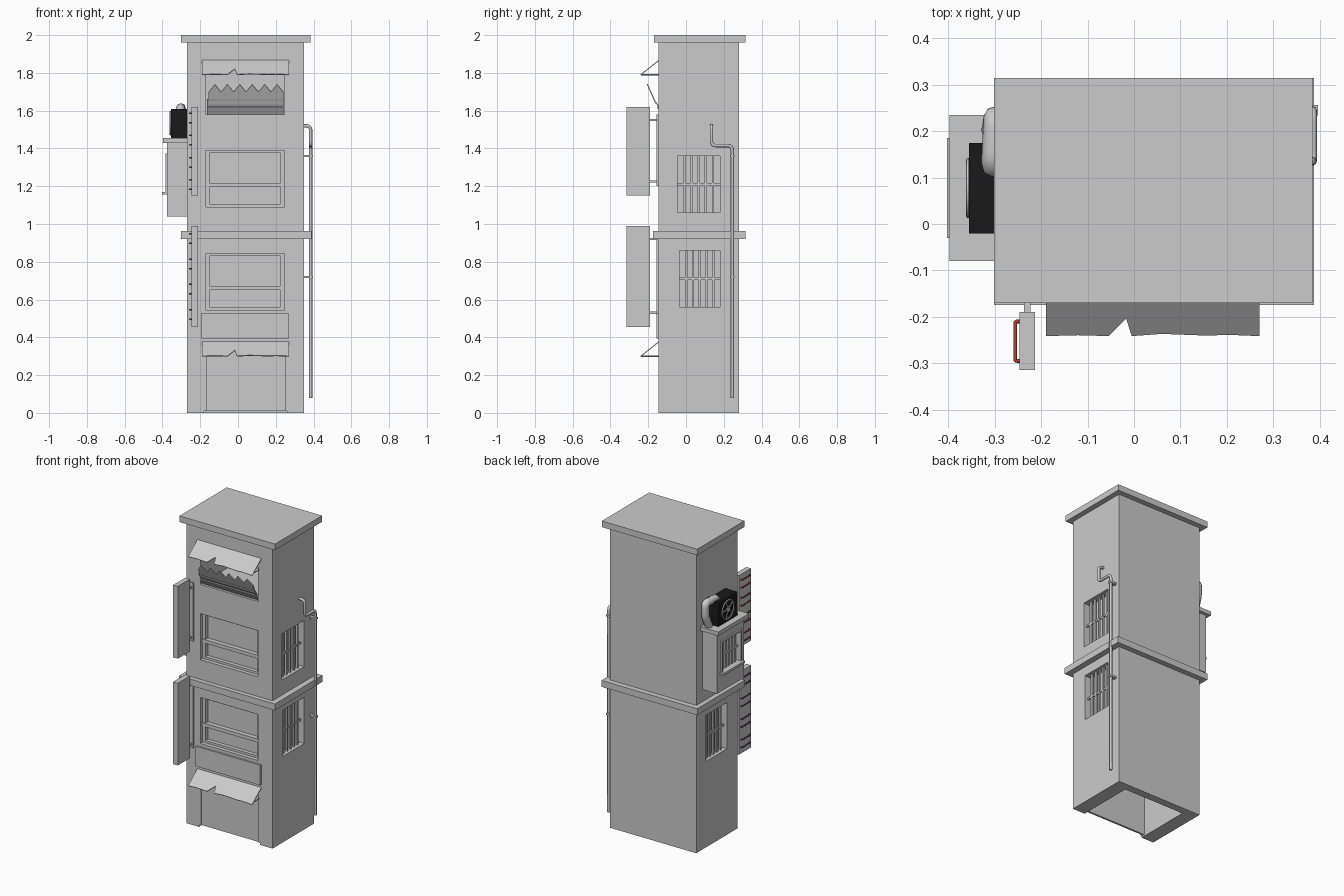
import bpy, bmesh, math
from mathutils import Vector, Matrix

if "Cube" in bpy.data.objects:
    bpy.data.objects.remove(bpy.data.objects["Cube"])


def mat(name, rgb):
    m = bpy.data.materials.new(name)
    m.diffuse_color = (*rgb, 1)
    m.use_nodes = True
    m.node_tree.nodes["Principled BSDF"].inputs["Base Color"].default_value = m.diffuse_color
    return m


BLACK = mat("black", (0.01, 0.01, 0.01))
RED = mat("red", (0.5, 0.05, 0.03))
PURPLE = mat("purple", (0.3, 0.03, 0.4))


def add(name, bm, material=None):
    bmesh.ops.recalc_face_normals(bm, faces=bm.faces)
    me = bpy.data.meshes.new(name)
    bm.to_mesh(me)
    bm.free()
    ob = bpy.data.objects.new(name, me)
    bpy.context.collection.objects.link(ob)
    if material:
        me.materials.append(material)
    return ob


def boxes(name, items, material=None):
    """One object from boxes given as x0, x1, y0, y1, z0, z1."""
    bm = bmesh.new()
    for x0, x1, y0, y1, z0, z1 in items:
        m = Matrix.Translation(((x0 + x1) / 2, (y0 + y1) / 2, (z0 + z1) / 2))
        bmesh.ops.create_cube(bm, size=1, matrix=m @ Matrix.Diagonal((x1 - x0, y1 - y0, z1 - z0, 1)))
    return add(name, bm, material)


def cut(ob, items):
    c = boxes(ob.name + "_cutter", items)
    c.hide_render = True
    c.hide_viewport = True
    c.display_type = 'WIRE'
    mod = ob.modifiers.new("openings", 'BOOLEAN')
    mod.object = c
    mod.operation = 'DIFFERENCE'
    mod.solver = 'EXACT'


def tube(name, pts, r, bend=0.025, material=None):
    """Round pipe through the points, with rounded corners."""
    p = [Vector(q) for q in pts]
    path = [p[0]]
    for a, b, c in zip(p, p[1:], p[2:]):
        s, e = b + (a - b).normalized() * bend, b + (c - b).normalized() * bend
        for i in range(6):
            t = i / 5
            path.append(s * (1 - t) ** 2 + b * 2 * t * (1 - t) + e * t * t)
    path.append(p[-1])
    cu = bpy.data.curves.new(name, 'CURVE')
    cu.dimensions = '3D'
    cu.bevel_depth = r
    cu.bevel_resolution = 2
    cu.use_fill_caps = True
    sp = cu.splines.new('POLY')
    sp.points.add(len(path) - 1)
    for q, v in zip(sp.points, path):
        q.co = (*v, 1)
    ob = bpy.data.objects.new(name, cu)
    bpy.context.collection.objects.link(ob)
    if material:
        cu.materials.append(material)
    return ob


def sheet(name, pts, thick=0.005):
    """Thin plate from an outline."""
    bm = bmesh.new()
    bm.faces.new([bm.verts.new(q) for q in pts])
    bmesh.ops.triangulate(bm, faces=bm.faces)
    ob = add(name, bm)
    mod = ob.modifiers.new("thickness", 'SOLIDIFY')
    mod.thickness = thick
    mod.offset = 0
    return ob


# Tower body with front windows, side windows and the open ground-floor room
L, R, F, B = -0.27, 0.35, -0.145, 0.28
WX0, WX1 = -0.17, 0.245
body = boxes("tower_body", [(L, R, F, B, 0, 1.97)])
cut(body, [
    (WX0, WX1, F - 0.1, F + 0.05, 1.09, 1.39),
    (WX0, WX1, F - 0.1, F + 0.05, 0.545, 0.845),
    (WX0, WX1, F - 0.1, 0.23, 1.58, 1.84),
    (-0.18, 0.26, F - 0.1, 0.23, -0.1, 0.35),
    (R - 0.05, R + 0.1, -0.045, 0.18, 1.06, 1.36),
    (R - 0.05, R + 0.1, -0.035, 0.18, 0.56, 0.86),
    (L - 0.1, L + 0.05, -0.035, 0.18, 0.56, 0.86),
])
boxes("roof_slab", [(-0.302, 0.385, -0.17, 0.315, 1.96, 2.0)])
boxes("floor_ledge", [(-0.302, 0.388, -0.175, 0.315, 0.92, 0.962)])

# Shop door panel and the blank sign board above
boxes("shop_door", [(-0.18, 0.26, F + 0.012, F + 0.025, 0.01, 0.35),
                    (-0.18, -0.168, F + 0.003, F + 0.02, 0.01, 0.35),
                    (0.248, 0.26, F + 0.003, F + 0.02, 0.01, 0.35)])
boxes("shop_board", [(-0.195, 0.27, F - 0.012, F + 0.005, 0.395, 0.525)])

# Two-sash front windows
for name, z in (("upper_window", 1.09), ("lower_window", 0.545)):
    y = F + 0.025
    boxes(name, [(WX0, WX0 + 0.02, y, F + 0.05, z, z + 0.3),
                 (WX1 - 0.02, WX1, y, F + 0.05, z, z + 0.3),
                 (WX0, WX1, y, F + 0.05, z + 0.285, z + 0.3),
                 (WX0, WX1, y - 0.005, F + 0.05, z + 0.105, z + 0.128),
                 (WX0, WX1, y, F + 0.05, z, z + 0.015)])


# Barred side windows
def grille(name, x, y0, y1, z0, z1, n=5, t=0.006):
    items = []
    for i in range(n):
        y = y0 + (y1 - y0) * (i + 1) / (n + 1)
        items.append((x - t, x + t, y - t, y + t, z0, z1))
    zm = (z0 + z1) / 2
    items.append((x - t * 0.7, x + t * 0.7, y0, y1, zm - t, zm + t))
    boxes(name, items)


grille("right_upper_grille", R - 0.025, -0.045, 0.18, 1.06, 1.36)
grille("right_lower_grille", R - 0.025, -0.035, 0.18, 0.56, 0.86)
grille("left_lower_grille", L + 0.025, -0.035, 0.18, 0.56, 0.86)

# Bay box on the left wall
bay = boxes("bay_box", [(-0.375, L + 0.01, -0.06, 0.215, 1.04, 1.435)])
cut(bay, [(-0.5, -0.335, -0.015, 0.17, 1.17, 1.36)])
boxes("bay_cap", [(-0.397, L + 0.01, -0.08, 0.235, 1.43, 1.456)])
boxes("bay_window_frame", [(-0.403, -0.37, -0.03, 0.185, 1.155, 1.17),
                           (-0.385, -0.37, -0.025, 0.18, 1.36, 1.372),
                           (-0.385, -0.37, -0.025, -0.013, 1.165, 1.365),
                           (-0.385, -0.37, 0.168, 0.18, 1.165, 1.365)])
grille("bay_grille", -0.36, -0.015, 0.17, 1.17, 1.36)

# Fan unit on the bay, with ring, hub and spokes
boxes("fan_case", [(-0.355, L + 0.005, -0.02, 0.175, 1.456, 1.61)], BLACK)
FC = Vector((-0.357, 0.0775, 1.533))
bpy.ops.mesh.primitive_torus_add(major_radius=0.06, minor_radius=0.005, major_segments=32,
                                 minor_segments=8, location=FC, rotation=(0, math.pi / 2, 0))
bpy.context.object.name = "fan_ring"
bpy.ops.object.shade_smooth_by_angle()
bpy.ops.mesh.primitive_cylinder_add(vertices=16, radius=0.016, depth=0.01, location=FC,
                                    rotation=(0, math.pi / 2, 0))
bpy.context.object.name = "fan_hub"
for i in range(5):
    a = i * math.tau / 5
    tube(f"fan_spoke_{i + 1}", [FC, FC + Vector((0, math.cos(a), math.sin(a))) * 0.06], 0.004)

# Fat duct beside the fan, thin drain pipe with clamps on the right wall
tube("fan_duct", [(-0.305, 0.11, 1.57), (-0.305, 0.13, 1.615), (-0.30, 0.23, 1.615),
                  (-0.30, 0.23, 1.53), (-0.305, 0.20, 1.456)], 0.024, 0.022)
px = 0.385
tube("drain_pipe", [(R - 0.01, 0.135, 1.52), (px, 0.135, 1.52), (px, 0.135, 1.415),
                    (px, 0.245, 1.415), (px, 0.245, 0.08)], 0.009)
for i, z in enumerate((0.72, 1.36)):
    boxes(f"pipe_clamp_{i + 1}", [(R - 0.005, px + 0.011, 0.234, 0.256, z - 0.006, z + 0.006)])

# Torn sloping awnings on side struts
for name, z in (("upper_awning", 1.79), ("lower_awning", 0.30)):
    edge = [(0.27, 1), (0.20, 0.97), (0.16, 0.99), (0.06, 0.95), (-0.005, 1),
            (-0.017, 0.6), (-0.055, 1), (-0.12, 0.98), (-0.19, 1)]
    pts = [(-0.19, F, z + 0.075), (0.27, F, z + 0.075)]
    pts += [(x, F - 0.095 * t, z + 0.075 * (1 - t)) for x, t in edge]
    sheet(name, pts)
    for side, x in (("left", -0.175), ("right", 0.255)):
        tube(f"{name}_{side}_strut", [(x, F, z), (x, F - 0.092, z)], 0.003)

# Broken shutter in the top opening: jagged leaning panel over tilted slats
sx0, sx1, n = -0.155, 0.24, 6
jag = []
for i in range(2 * n, -1, -1):
    t = 1.0 if i % 2 else 0.62
    jag.append((sx0 + (sx1 - sx0) * i / (2 * n), -0.158 - 0.047 * t, 1.635 + 0.105 * t))
sheet("shutter_torn_panel", [(sx0, -0.158, 1.635), (sx1, -0.158, 1.635)] + jag, 0.006)
for i, (y, z) in enumerate(((-0.17, 1.66), (-0.152, 1.62))):
    sheet(f"shutter_slat_{i + 1}", [(sx0 - 0.01, y, z), (sx1, y, z),
                                    (sx1, y + 0.03, z - 0.045), (sx0 - 0.01, y + 0.03, z - 0.045)], 0.006)

# Projecting blade signs on brackets, with plain neon strips on the outer face
for name, z0, z1, colour in (("upper_sign", 1.15, 1.62, RED), ("lower_sign", 0.455, 0.99, PURPLE)):
    boxes(name, [(-0.247, -0.213, -0.315, -0.19, z0, z1)])
    rods = [(-0.237, -0.223, -0.195, F + 0.005, z - 0.006, z + 0.006) for z in (z0 + 0.075, z1 - 0.07)]
    boxes(name + "_bracket", rods + [(-0.245, -0.215, F - 0.01, F + 0.005, z0 + 0.05, z1 - 0.04)])
    for i in range(4):
        z = z0 + (z1 - z0) * (i + 0.5) / 4
        for j in (-0.025, 0.025):
            tube(f"{name}_neon_{i + 1}_{'low' if j < 0 else 'high'}",
                 [(-0.246, -0.295, z + j), (-0.256, -0.295, z + j),
                  (-0.256, -0.21, z + j), (-0.246, -0.21, z + j)], 0.004, 0.004, colour)
